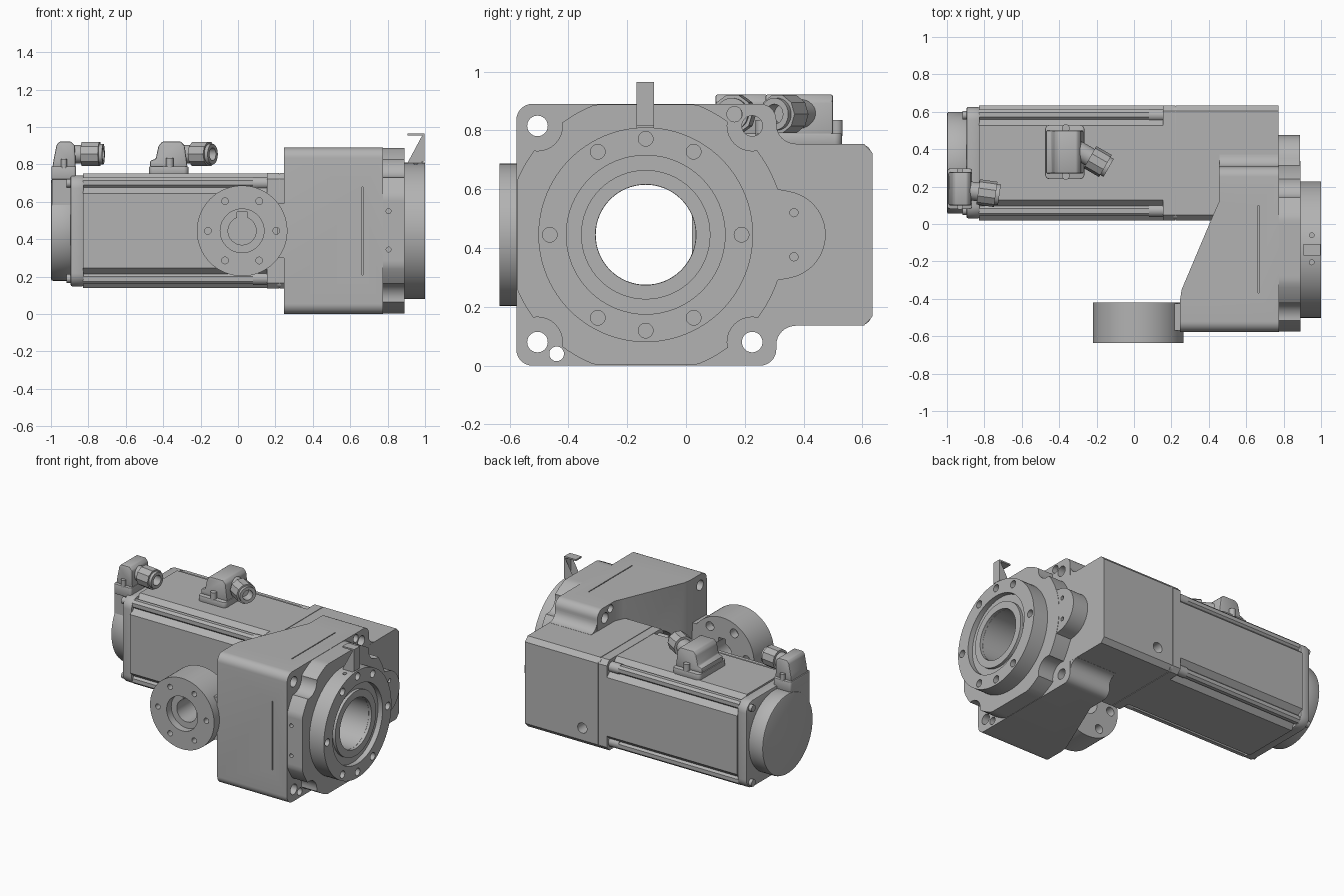
import bpy, bmesh, math
from mathutils import Vector

cube = bpy.data.objects.get("Cube")
if cube:
    bpy.data.objects.remove(cube)

grey = bpy.data.materials.new("machine grey")
grey.use_nodes = True
colour = (0.45, 0.45, 0.45, 1)
grey.diffuse_color = colour
grey.node_tree.nodes["Principled BSDF"].inputs["Base Color"].default_value = colour
parts = []


def arc(c, r, a0, a1, n):
    steps = [math.radians(a0 + (a1 - a0) * i / n) for i in range(n + 1)]
    return [(c[0] + r * math.cos(a), c[1] + r * math.sin(a)) for a in steps]


def circle(c, r, n=64):
    return arc(c, r, 0, 360, n)[:-1]


def rounded(u0, u1, v0, v1, r, n=8):
    pts = arc((u1 - r, v1 - r), r, 0, 90, n) + arc((u0 + r, v1 - r), r, 90, 180, n)
    return pts + arc((u0 + r, v0 + r), r, 180, 270, n) + arc((u1 - r, v0 + r), r, 270, 360, n)


def rect(u0, u1, v0, v1):
    return [(u0, v0), (u1, v0), (u1, v1), (u0, v1)]


def prism(name, pts, axis, a, b, keep=True):
    """Extrude a flat outline along an axis from a to b."""
    place = {"x": lambda u, v, w: (w, u, v),
             "y": lambda u, v, w: (u, w, v),
             "z": lambda u, v, w: (u, v, w)}[axis]
    bm = bmesh.new()
    low = [bm.verts.new(place(u, v, a)) for u, v in pts]
    face = bm.faces.new(low)
    new = bmesh.ops.extrude_face_region(bm, geom=[face])["geom"]
    move = Vector(place(0, 0, b - a))
    bmesh.ops.translate(bm, vec=move, verts=[e for e in new if isinstance(e, bmesh.types.BMVert)])
    bmesh.ops.recalc_face_normals(bm, faces=bm.faces)
    me = bpy.data.meshes.new(name)
    bm.to_mesh(me)
    bm.free()
    me.materials.append(grey)
    ob = bpy.data.objects.new(name, me)
    bpy.context.collection.objects.link(ob)
    if keep:
        parts.append(ob)
    return ob


def bake(ob):
    dg = bpy.context.evaluated_depsgraph_get()
    me = bpy.data.meshes.new_from_object(ob.evaluated_get(dg))
    ob.modifiers.clear()
    ob.data = me


def boolean(ob, tools, op="DIFFERENCE"):
    for t in tools:
        m = ob.modifiers.new("boolean", "BOOLEAN")
        m.operation, m.solver, m.object = op, "EXACT", t
    bake(ob)
    for t in tools:
        bpy.data.objects.remove(t)


def bevel(ob, width, segments=3):
    m = ob.modifiers.new("bevel", "BEVEL")
    m.width, m.segments, m.limit_method = width, segments, "ANGLE"
    bake(ob)
    return ob


def hole(c, r, axis, a, b, n=32):
    return prism("cutter", circle(c, r, n), axis, a, b, keep=False)


def slot(pts, axis, a, b):
    return prism("cutter", pts, axis, a, b, keep=False)


# Gear housing: rounded block trimmed by its tapered plan
axis_c = (-0.137, 0.445)
corners = [(-0.505, 0.815), (-0.505, 0.08), (0.225, 0.08), (0.225, 0.815)]
housing = prism("gear_housing", rounded(-0.577, 0.307, 0, 0.89, 0.055), "x", 0.2, 0.775)
plan = [(0.8, -0.7), (0.247, -0.7), (0.247, -0.4), (0.255, -0.35),
        (0.43, 0.064), (0.455, 0.12), (0.455, 0.4), (0.8, 0.4)]
boolean(housing, [slot(plan, "z", -0.1, 1)], "INTERSECT")
tools = [hole(c, 0.035, "x", 0, 1) for c in corners]
tools += [hole((-0.44, 0.04), 0.025, "x", 0, 1), hole((0.165, 0.855), 0.026, "x", 0, 1),
          hole(axis_c, 0.17, "x", 0, 1, 64),
          slot(rect(0.662, 0.668, 0.21, 0.68), "y", -0.7, -0.565),
          slot(rect(0.662, 0.668, -0.37, 0.1), "z", 0.878, 1)]
boolean(housing, tools)

# Fillets where the housing meets the motor adapter
for name, z, s in (("lower_fillet", 0.135, 1), ("upper_fillet", 0.755, -1)):
    curve = [(y, z + s * (v - 0.135)) for y, v in arc((0.372, 0.07), 0.065, 180, 90, 8)]
    prism(name, [(0.29, z - s * 0.065), *curve, (0.372, z + s * 0.02), (0.29, z + s * 0.02)],
          "x", 0.457, 0.772)

# Bearing flange with corner notches and a side lobe
ring = [(max(u, -0.575), min(max(v, 0.002), 0.888)) for u, v in circle(axis_c, 0.475, 128)]
flange = prism("bearing_flange", ring, "x", 0.77, 0.89)
tools = [hole(c, 0.085, "x", 0.7, 1) for c in corners]
tools += [hole(axis_c, 0.17, "x", 0.6, 1.1, 64)]
tools += [hole((0.785 + 0.02, z), 0.013, "y", -0.7, -0.5, 16) for z in (0.345, 0.55)]
boolean(flange, tools)
side = [(0.06, 0.7), (0.2, 0.7), (0.225, 0.66), (0.26, 0.625), (0.3, 0.602)]
lobe_pts = [(u, 0.89 - v) for u, v in side] + arc((0.325, 0.445), 0.15, -80, 80, 24) + side[::-1]
lobe = prism("flange_lobe", lobe_pts, "x", 0.772, 0.888)
boolean(lobe, [hole((0.367, z), 0.014, "x", 0.8, 1, 16) for z in (0.37, 0.52)])

# Rotating output ring with bolt circle and inner sleeve
output = prism("output_ring", circle(axis_c, 0.365, 96), "x", 0.885, 1)
tools = [hole(axis_c, 0.27, "x", 0.965, 1.1, 64), hole(axis_c, 0.17, "x", 0.8, 1.1, 64)]
for a in (0, 60, 90, 120, 180, 240, 270, 300):
    tools.append(hole(arc(axis_c, 0.326, a, a, 1)[0], 0.025, "x", 0.95, 1.1, 24))
tools += [hole((0.95, y), 0.013, "z", 0.76, 0.9, 16) for y in (-0.06, -0.205)]
boolean(output, tools)
sleeve = prism("inner_sleeve", circle(axis_c, 0.22), "x", 0.95, 0.985)
boolean(sleeve, [hole(axis_c, 0.171, "x", 0.8, 1.1, 64)])

# Sensor bracket bent from sheet
bracket = [(0.91, 0.8), (0.985, 0.8), (0.985, 0.955), (0.907, 0.955),
           (0.907, 0.965), (0.996, 0.965), (0.996, 0.815), (0.91, 0.815)]
prism("sensor_bracket", bracket, "y", -0.168, -0.108)

# Input hub with keyed bore, joined by a neck
hub_c = (0.022, 0.445)
hub = prism("input_hub", circle(hub_c, 0.242, 96), "y", -0.635, -0.42)
tools = [hole(hub_c, 0.117, "y", -0.7, -0.585, 48), hole(hub_c, 0.075, "y", -0.7, -0.3, 48),
         slot(rect(-0.006, 0.05, 0.48, 0.545), "y", -0.7, -0.3)]
for a in range(0, 360, 60):
    p = arc(hub_c, 0.183, a, a, 1)[0]
    tools += [hole(p, 0.018, "y", -0.7, -0.3, 24), hole(p, 0.03, "y", -0.48, -0.3, 24)]
boolean(hub, tools)
prism("hub_neck", rect(0.21, 0.3, 0.3, 0.59), "y", -0.57, -0.425)

# Motor adapter block
mid = (0.327, 0.445)
chamfered = []
for su, sv in ((1, 1), (-1, 1), (-1, -1), (1, -1)):
    pair = [(0.307, 0.278), (0.278, 0.309)]
    for u, v in (pair if su * sv > 0 else pair[::-1]):
        chamfered.append((mid[0] + su * u, mid[1] + sv * v))
adapter = prism("motor_adapter", chamfered, "x", 0.222, 0.773)
boolean(adapter, [hole((0.34, 0.25), 0.035, "y", 0.55, 0.7)])
prism("motor_front_plate", chamfered, "x", 0.155, 0.218)
prism("adapter_seam", rounded(0.025, 0.63, 0.14, 0.75, 0.03), "x", 0.21, 0.23)

# Motor body with stepped corners
quarter = [(0.307, 0.2), (0.272, 0.232), (0.285, 0.245), (0.285, 0.27),
           (0.27, 0.285), (0.245, 0.285), (0.232, 0.272), (0.2, 0.307)]
section = []
for k in range(4):
    a = math.pi / 2 * k
    section += [(mid[0] + u * math.cos(a) - v * math.sin(a),
                 mid[1] + u * math.sin(a) + v * math.cos(a)) for u, v in quarter]
prism("motor_body", section, "x", -0.83, 0.16)
bevel(prism("motor_rear_plate", rounded(0.03, 0.625, 0.148, 0.742, 0.07), "x", -0.895, -0.825), 0.008, 2)
bevel(prism("motor_end_cap", circle((mid[0], 0.45), 0.272, 96), "x", -1, -0.885), 0.01, 2)
for i, (su, sv) in enumerate(((1, 1), (-1, 1), (-1, -1), (1, -1))):
    c = (mid[0] + su * 0.255, mid[1] + sv * 0.255)
    prism(f"rear_screw_{i}", circle(c, 0.023, 16), "x", -0.918, -0.81)
    prism(f"front_screw_{i}", circle(c, 0.034, 24), "x", 0.08, 0.157)

# Power connector: base, hood and screws
bevel(prism("power_base", rounded(-0.475, -0.265, 0.24, 0.53, 0.025), "z", 0.745, 0.79), 0.005, 2)
hood = [(-0.47, 0.785), (-0.27, 0.785), (-0.285, 0.9), (-0.305, 0.922),
        (-0.405, 0.922), (-0.425, 0.9), (-0.44, 0.83), (-0.47, 0.82)]
bevel(prism("power_hood", hood, "y", 0.27, 0.5), 0.008, 2)
for y in (0.258, 0.512):
    prism("power_screw", circle((-0.365, y), 0.021, 16), "z", 0.78, 0.835)

# Encoder connector: neck, base and hood
prism("encoder_neck", rect(-0.995, -0.88, 0.09, 0.285), "z", 0.55, 0.76)
bevel(prism("encoder_base", rounded(-0.998, -0.865, 0.08, 0.297, 0.015), "z", 0.72, 0.79), 0.005, 2)
hood = [(-0.992, 0.785), (-0.868, 0.785), (-0.872, 0.9), (-0.892, 0.922),
        (-0.955, 0.922), (-0.97, 0.905), (-0.985, 0.83)]
bevel(prism("encoder_hood", hood, "y", 0.1, 0.277), 0.007, 2)
for y in (0.092, 0.284):
    prism("encoder_screw", circle((-0.93, y), 0.016, 16), "z", 0.78, 0.83)


# Cable glands: collar, faceted nut and open end
def gland(label, start, angle, length):
    nut_end = length - 0.02
    pieces = [prism(label + "_collar", circle((0, 0), 0.05, 32), "x", -0.03, length - 0.08),
              prism(label + "_nut", circle((0, 0), 0.068, 10), "x", length - 0.115, nut_end),
              prism(label + "_end", circle((0, 0), 0.055, 32), "x", nut_end - 0.01, length)]
    for ob in pieces[1:]:
        boolean(ob, [hole((0, 0), 0.034, "x", nut_end - 0.04, 1, 24)])
    for ob in pieces:
        ob.location = start
        ob.rotation_euler.z = math.radians(angle)


gland("power_gland", (-0.3, 0.395, 0.855), -30, 0.19)
gland("encoder_gland", (-0.88, 0.178, 0.855), -8, 0.162)

# Smooth round surfaces, sharp machined edges
bpy.ops.object.select_all(action="DESELECT")
for ob in parts:
    ob.select_set(True)
bpy.context.view_layer.objects.active = parts[0]
bpy.ops.object.shade_smooth_by_angle(angle=math.radians(30))
